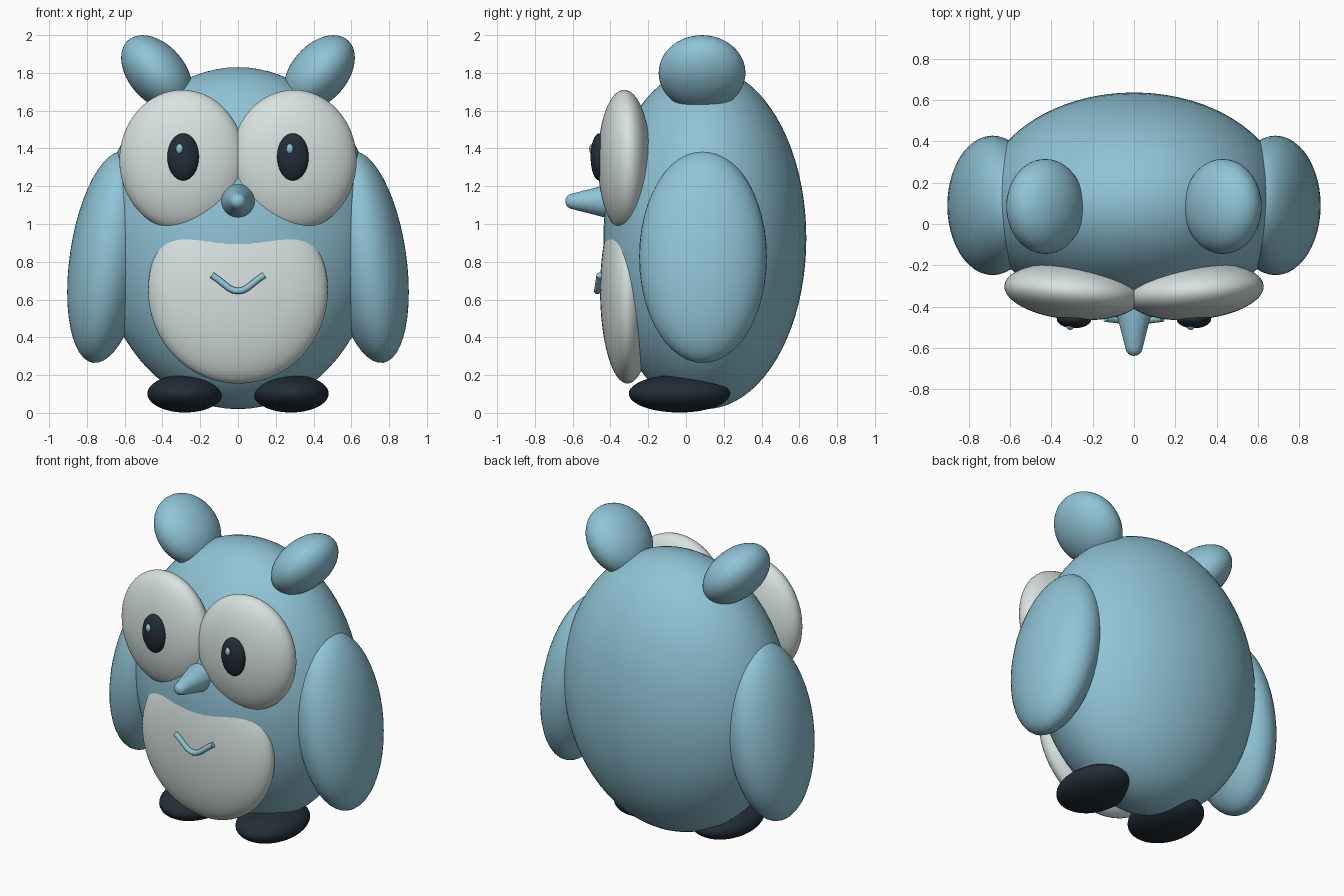
import bpy, bmesh, math
from mathutils import Matrix

if "Cube" in bpy.data.objects:
    bpy.data.objects.remove(bpy.data.objects["Cube"])


def material(name, rgb):
    m = bpy.data.materials.new(name)
    m.diffuse_color = (*rgb, 1)
    m.use_nodes = True
    m.node_tree.nodes["Principled BSDF"].inputs["Base Color"].default_value = m.diffuse_color
    return m


BLUE = material("soft blue", (0.28, 0.55, 0.67))
PALE = material("pale grey", (0.68, 0.76, 0.74))
DARK = material("dark navy", (0.016, 0.027, 0.039))


def finish(name, bm, mat):
    bmesh.ops.recalc_face_normals(bm, faces=bm.faces)
    for f in bm.faces:
        f.smooth = True
    me = bpy.data.meshes.new(name)
    bm.to_mesh(me)
    bm.free()
    me.materials.append(mat)
    ob = bpy.data.objects.new(name, me)
    bpy.context.collection.objects.link(ob)
    return ob


def ellipsoid(name, mat, centre, radii, rot=(0, 0, 0), seg=48):
    bm = bmesh.new()
    bmesh.ops.create_uvsphere(bm, u_segments=seg, v_segments=seg // 2, radius=1,
                              matrix=Matrix.Diagonal((*radii, 1)))
    ob = finish(name, bm, mat)
    ob.location = centre
    ob.rotation_euler = [math.radians(a) for a in rot]
    return ob


# Body and belly
ellipsoid("body", BLUE, (0, 0.1, 0.925), (0.74, 0.537, 0.905), seg=80)
ellipsoid("belly", PALE, (0, -0.31, 0.65), (0.476, 0.145, 0.495), seg=64)

# Mirrored parts
for s, side in ((-1, "left"), (1, "right")):
    ellipsoid("wing_" + side, BLUE, (s * 0.685, 0.09, 0.825),
              (0.205, 0.338, 0.566), (0, -s * 8.5, 0))
    ellipsoid("ear_" + side, BLUE, (s * 0.43, 0.085, 1.8),
              (0.15, 0.23, 0.23), (0, s * 41, 0))
    ellipsoid("eye_disc_" + side, PALE, (s * 0.296, -0.327, 1.337),
              (0.333, 0.137, 0.373), (0, 0, s * 5), 64)
    ellipsoid("pupil_" + side, DARK, (s * 0.29, -0.46, 1.355),
              (0.084, 0.045, 0.125), seg=32)
    ellipsoid("eye_glint_" + side, BLUE, (s * 0.292 - 0.017, -0.493, 1.397),
              (0.02, 0.02, 0.028), seg=16)
    ellipsoid("foot_" + side, DARK, (s * 0.28, -0.035, 0.102),
              (0.2, 0.268, 0.1))

# Beak: lathed cone with a rounded tip
profile = [(0, -0.36), (0.093, -0.36), (0.093, -0.40), (0.043, -0.595),
           (0.038, -0.615), (0.028, -0.629), (0.014, -0.637), (0, -0.639)]
bm = bmesh.new()
pts = [bm.verts.new((r, y, 0)) for r, y in profile]
edges = [bm.edges.new(p) for p in zip(pts, pts[1:])]
bmesh.ops.spin(bm, geom=pts + edges, cent=(0, 0, 0), axis=(0, 1, 0),
               angle=math.tau, steps=40)
bmesh.ops.remove_doubles(bm, verts=bm.verts, dist=0.0005)
beak = finish("beak", bm, BLUE)
beak.location.z = 1.12

# Smile: round tube along a curve
half = [(0, 0.645), (0.025, 0.649), (0.05, 0.662), (0.08, 0.686),
        (0.11, 0.71), (0.138, 0.729)]
path = [(-x, z) for x, z in half[:0:-1]] + half
cu = bpy.data.curves.new("smile", 'CURVE')
cu.dimensions = '3D'
cu.bevel_depth = 0.017
cu.bevel_resolution = 4
cu.use_fill_caps = True
sp = cu.splines.new('POLY')
sp.points.add(len(path) - 1)
for p, (x, z) in zip(sp.points, path):
    p.co = (x, -0.47 + (z - 0.645) * 0.15, z, 1)
sp.use_smooth = True
cu.materials.append(BLUE)
bpy.context.collection.objects.link(bpy.data.objects.new("smile", cu))
